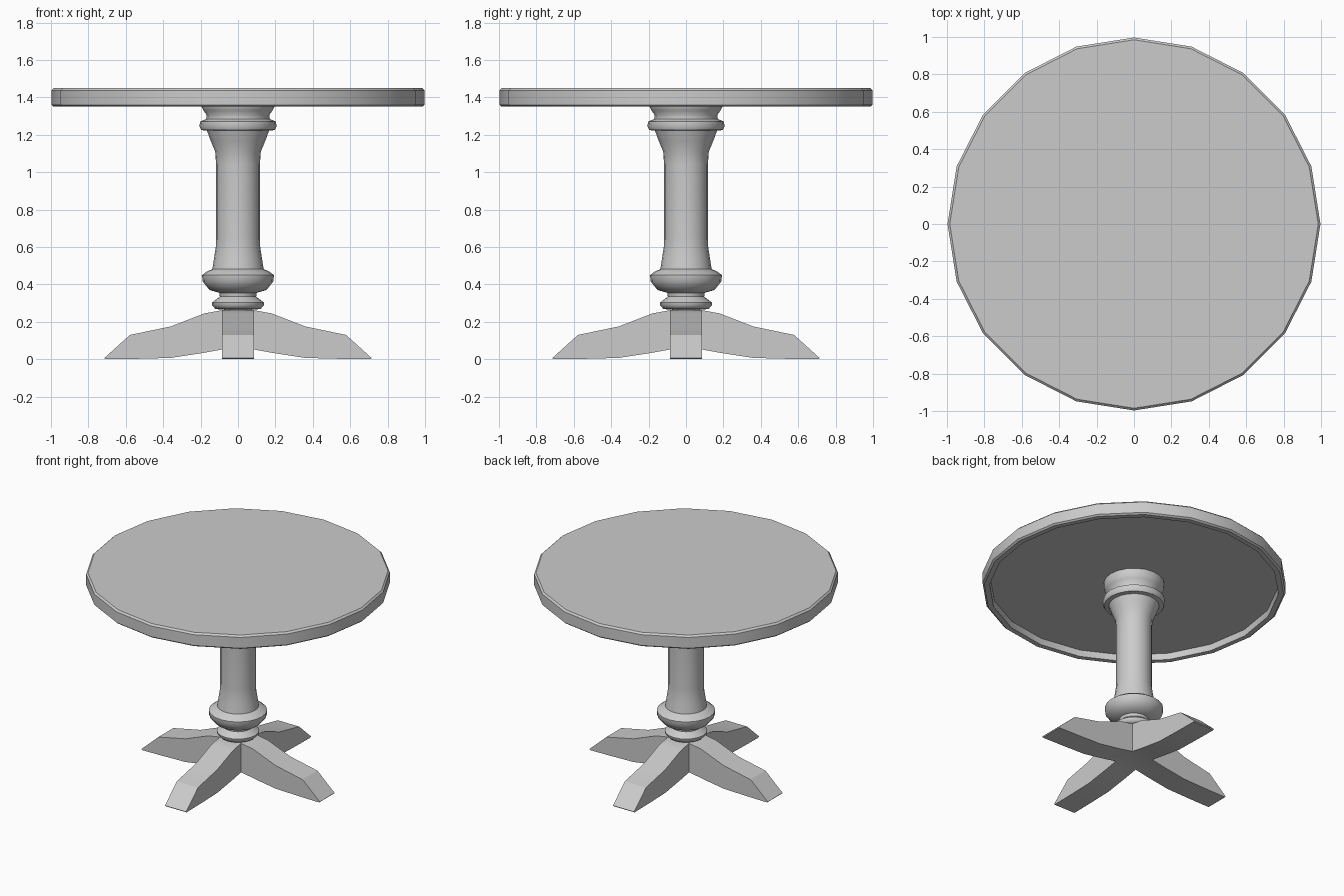
import bpy, bmesh
from math import sin, cos, pi

if "Cube" in bpy.data.objects:
    bpy.data.objects.remove(bpy.data.objects["Cube"])


def finish(bm, name, angle):
    bmesh.ops.remove_doubles(bm, verts=bm.verts, dist=0.0005)
    bmesh.ops.recalc_face_normals(bm, faces=bm.faces)
    mesh = bpy.data.meshes.new(name)
    bm.to_mesh(mesh)
    bm.free()
    obj = bpy.data.objects.new(name, mesh)
    bpy.context.collection.objects.link(obj)
    bpy.ops.object.select_all(action='DESELECT')
    obj.select_set(True)
    bpy.context.view_layer.objects.active = obj
    bpy.ops.object.shade_smooth_by_angle(angle=angle * pi / 180)
    return obj


def lathe(name, profile, sides, angle):
    """Rings from (radius, z) pairs, capped at both ends."""
    bm = bmesh.new()
    rings = [[bm.verts.new((r * cos(2 * pi * i / sides), r * sin(2 * pi * i / sides), z))
              for i in range(sides)] for r, z in profile]
    for a, b in zip(rings, rings[1:]):
        for i in range(sides):
            j = (i + 1) % sides
            bm.faces.new((a[i], a[j], b[j], b[i]))
    bm.faces.new(rings[0])
    bm.faces.new(rings[-1])
    return finish(bm, name, angle)


# Round top with softened edges and a recessed underside
lathe("table_top", [(0.945, 1.395), (0.95, 1.35), (0.985, 1.35), (0.997, 1.36),
                    (0.997, 1.438), (0.985, 1.45)], 20, 30)

# Turned column
lathe("column", [
    (0.07, 0.255), (0.075, 0.265), (0.12, 0.268), (0.138, 0.287), (0.14, 0.302), (0.11, 0.325),
    (0.097, 0.335), (0.10, 0.355), (0.152, 0.37), (0.19, 0.417), (0.192, 0.45),
    (0.165, 0.47), (0.137, 0.482), (0.128, 0.54), (0.119, 0.60), (0.117, 0.65), (0.117, 1.04),
    (0.122, 1.11), (0.145, 1.165), (0.166, 1.222), (0.196, 1.225), (0.206, 1.245),
    (0.203, 1.27), (0.17, 1.285), (0.167, 1.305), (0.185, 1.33),
    (0.197, 1.355), (0.199, 1.396)], 20, 45)

# Four feet mitred together into one cross
W = 0.085
outline_top = [(W, 0.262), (0.18, 0.245), (0.36, 0.175), (0.578, 0.13), (0.715, 0.006)]
outline_bottom = [(W, 0.052), (0.19, 0.033), (0.36, 0.007), (0.55, 0.002), (0.71, 0.0)]
bm = bmesh.new()
for k in range(4):
    c, s = (1, 0, -1, 0)[k], (0, 1, 0, -1)[k]

    def vert(x, y, z):
        return bm.verts.new((c * x - s * y, s * x + c * y, z))

    loops = [[vert(xt, -W, zt), vert(xt, W, zt), vert(xb, W, zb), vert(xb, -W, zb)]
             for (xt, zt), (xb, zb) in zip(outline_top, outline_bottom)]
    for a, b in zip(loops, loops[1:]):
        for i in range(4):
            j = (i + 1) % 4
            bm.faces.new((a[i], a[j], b[j], b[i]))
    bm.faces.new(loops[-1])
    # Quarter of the hub above and below
    for z_edge, z_mid in ((0.262, 0.268), (0.052, 0.062)):
        bm.faces.new((vert(0, 0, z_mid), vert(W, -W, z_edge), vert(W, W, z_edge)))
finish(bm, "pedestal_feet", 25)
